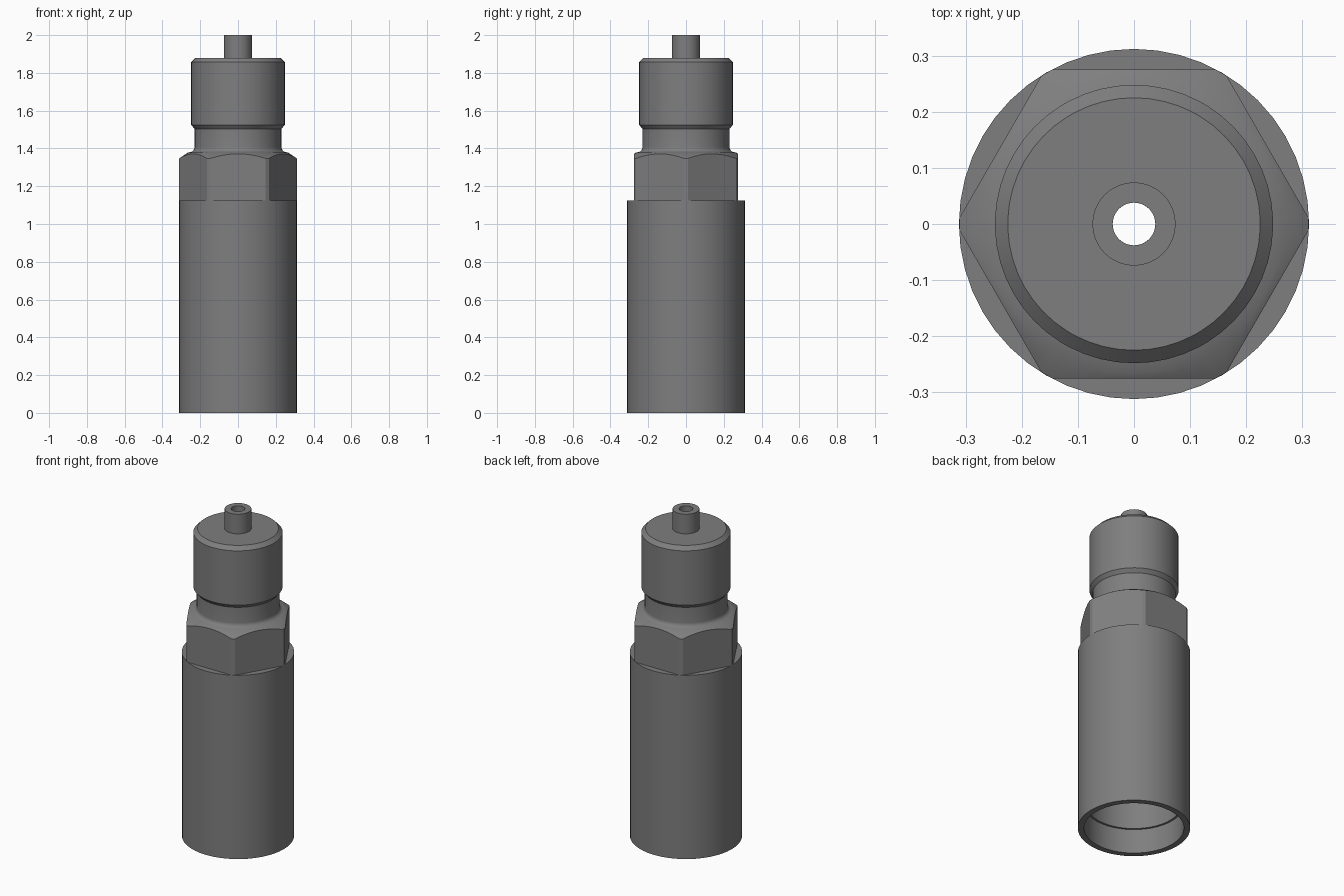
import bpy, bmesh, math

if "Cube" in bpy.data.objects:
    bpy.data.objects.remove(bpy.data.objects["Cube"])

# Dark grey finish shared by all parts
dark = bpy.data.materials.new("dark_grey_metal")
dark.diffuse_color = (0.21, 0.21, 0.21, 1)
dark.use_nodes = True
dark.node_tree.nodes["Principled BSDF"].inputs["Base Color"].default_value = dark.diffuse_color

def loft(name, rings):
    """Skin equal-length rings of points; profile runs upward on the outside."""
    bm = bmesh.new()
    vs = [[bm.verts.new(p) for p in ring] for ring in rings]
    n = len(vs[0])
    for a, b in zip(vs, vs[1:]):
        for j in range(n):
            k = (j + 1) % n
            bm.faces.new((a[j], a[k], b[k], b[j]))
    me = bpy.data.meshes.new(name)
    bm.to_mesh(me)
    bm.free()
    me.materials.append(dark)
    ob = bpy.data.objects.new(name, me)
    bpy.context.collection.objects.link(ob)
    bpy.ops.object.select_all(action='DESELECT')
    bpy.context.view_layer.objects.active = ob
    ob.select_set(True)
    bpy.ops.object.shade_smooth_by_angle(angle=math.radians(26))
    return ob

def circle(r, z, angles):
    return [(r * math.cos(a), r * math.sin(a), z) for a in angles]

BORE, HOLE, BORE_TOP = 0.265, 0.038, 1.0

# Lower sleeve: stepped bore open at the bottom, plain outer cylinder
even = [2 * math.pi * i / 48 for i in range(48)]
sleeve = [(HOLE, BORE_TOP), (BORE, BORE_TOP), (BORE, 0.15), (0.277, 0.15),
          (0.277, 0), (0.312, 0), (0.312, 1.125), (0.23, 1.125)]
loft("sleeve", [circle(r, z, even) for r, z in sleeve])

# Hex section: flats with clipped corners and a conical top chamfer
APOTHEM, CORNER, TOP_R, TOP_Z = 0.275, 0.3115, 0.265, 1.378
half = math.acos(APOTHEM / CORNER)
polar = []
for side in range(6):
    for j in range(9):
        off = half * (j / 4 - 1)
        polar.append((APOTHEM / math.cos(off), math.radians(30 + 60 * side) + off))
angles = [a for _, a in polar]
hex_rings = [[(r * math.cos(a), r * math.sin(a), z) for r, a in polar] for z in (1.125,)]
hex_rings.append([(r * math.cos(a), r * math.sin(a), TOP_Z - (r - TOP_R) * 0.65)
                  for r, a in polar])

# Filleted neck, chamfered head, tip tube and through hole, continuing the hex
ts = [0.3 + (math.pi / 2 - 0.3) * i / 5 for i in range(6)]
fillet = [(0.258 - 0.028 * math.sin(t), 1.408 - 0.028 * math.cos(t)) for t in ts]
upper = [(TOP_R, TOP_Z)] + fillet + [
    (0.23, 1.503), (0.248, 1.525), (0.248, 1.857), (0.225, 1.88),
    (0.074, 1.88), (0.074, 2.0), (HOLE, 2.0), (HOLE, BORE_TOP)]
loft("hex_fitting", hex_rings + [circle(r, z, angles) for r, z in upper])
